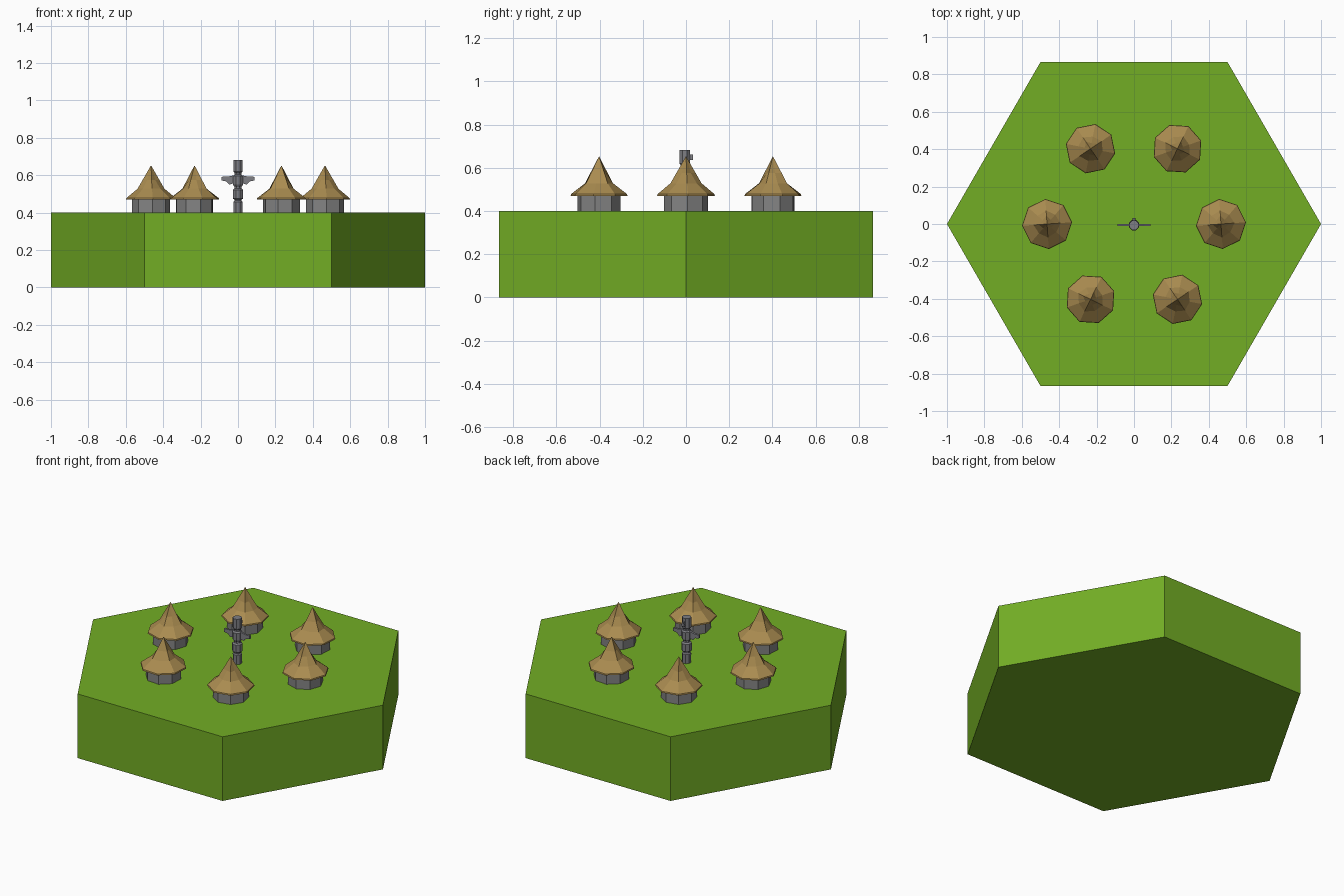
import bpy
import bmesh
from math import cos, sin, pi, radians

cube = bpy.data.objects.get("Cube")
if cube:
    bpy.data.objects.remove(cube, do_unlink=True)


def material(name, rgb):
    m = bpy.data.materials.new(name)
    m.use_nodes = True
    m.diffuse_color = (*rgb, 1)
    bsdf = m.node_tree.nodes["Principled BSDF"]
    bsdf.inputs["Base Color"].default_value = (*rgb, 1)
    bsdf.inputs["Roughness"].default_value = 0.9
    return m


GRASS = material("grass green", (0.17, 0.42, 0.018))
THATCH = material("thatch brown", (0.40, 0.26, 0.08))
STONE = material("wall grey", (0.23, 0.23, 0.23))
CARVED = material("carved grey", (0.21, 0.21, 0.23))


def finish(name, bm, mat, loc=(0, 0, 0), turn=0):
    bmesh.ops.recalc_face_normals(bm, faces=bm.faces)
    mesh = bpy.data.meshes.new(name)
    bm.to_mesh(mesh)
    bm.free()
    mesh.materials.append(mat)
    ob = bpy.data.objects.new(name, mesh)
    ob.location = loc
    ob.rotation_euler.z = turn
    bpy.context.collection.objects.link(ob)
    return ob


def lathe(name, rings, sides, mat, loc=(0, 0, 0), turn=0):
    """Faceted solid from (even radius, odd radius, height) rings."""
    bm = bmesh.new()
    loops = []
    for even, odd, z in rings:
        if even == 0:
            loops.append([bm.verts.new((0, 0, z))] * sides)
            continue
        loop = []
        for k in range(sides):
            r, a = (odd if k % 2 else even), 2 * pi * k / sides
            loop.append(bm.verts.new((r * cos(a), r * sin(a), z)))
        loops.append(loop)
    for low, high in zip(loops, loops[1:]):
        for k in range(sides):
            n = (k + 1) % sides
            quad = [low[k], low[n], high[n], high[k]]
            bm.faces.new(list(dict.fromkeys(quad)))
    for end in (loops[0], loops[-1]):
        if end[0] is not end[1]:
            bm.faces.new(end)
    return finish(name, bm, mat, loc, turn)


def plate(name, outline, y0, y1, mat, loc):
    """Extrude an x-z outline along y."""
    bm = bmesh.new()
    front = bm.faces.new([bm.verts.new((x, y0, z)) for x, z in outline])
    moved = bmesh.ops.extrude_face_region(bm, geom=[front])["geom"]
    verts = [v for v in moved if isinstance(v, bmesh.types.BMVert)]
    bmesh.ops.translate(bm, verts=verts, vec=(0, y1 - y0, 0))
    return finish(name, bm, mat, loc)


# Hexagonal ground
lathe("ground", [(1, 1, 0), (1, 1, 0.4)], 6, GRASS)

# Ring of round huts with pinched thatch peaks
WALL = [(0.102, 0.102, 0), (0.102, 0.102, 0.085)]
ROOF = [(0.134, 0.134, 0.07), (0.132, 0.132, 0.078),
        (0.072, 0.066, 0.128), (0.045, 0.03, 0.175), (0, 0, 0.253)]
for i in range(6):
    a = radians(60 * i)
    spot = (0.465 * cos(a), 0.465 * sin(a), 0.4)
    turn = a + radians(4)
    lathe(f"hut_wall_{i + 1}", WALL, 8, STONE, spot, turn)
    lathe(f"hut_roof_{i + 1}", ROOF, 8, THATCH, spot, turn)

# Carved pole: stacked drums separated by narrow necks
POLE = (0, -0.006, 0.4)
profile = [(0.026, 0), (0.027, 0.058), (0.021, 0.064), (0.021, 0.07),
           (0.03, 0.076), (0.03, 0.122), (0.021, 0.13), (0.021, 0.138),
           (0.029, 0.15), (0.029, 0.195), (0.021, 0.203), (0.021, 0.213),
           (0.027, 0.22), (0.027, 0.282)]
lathe("totem_pole", [(r, r, z) for r, z in profile], 8, CARVED, POLE, radians(22.5))

# Swept wings on both sides
WING = [(0.02, 0.16), (0.045, 0.15), (0.062, 0.167), (0.088, 0.172),
        (0.088, 0.192), (0.055, 0.193), (0.02, 0.2)]
for side, sx in (("left", 1), ("right", -1)):
    plate(f"totem_wing_{side}", [(sx * x, z) for x, z in WING],
          -0.006, 0.006, CARVED, POLE)

# Small beak at the back of the top drum
plate("totem_beak", [(-0.009, 0.235), (0.009, 0.235), (0.006, 0.262), (-0.006, 0.262)],
      0.015, 0.038, CARVED, POLE)
